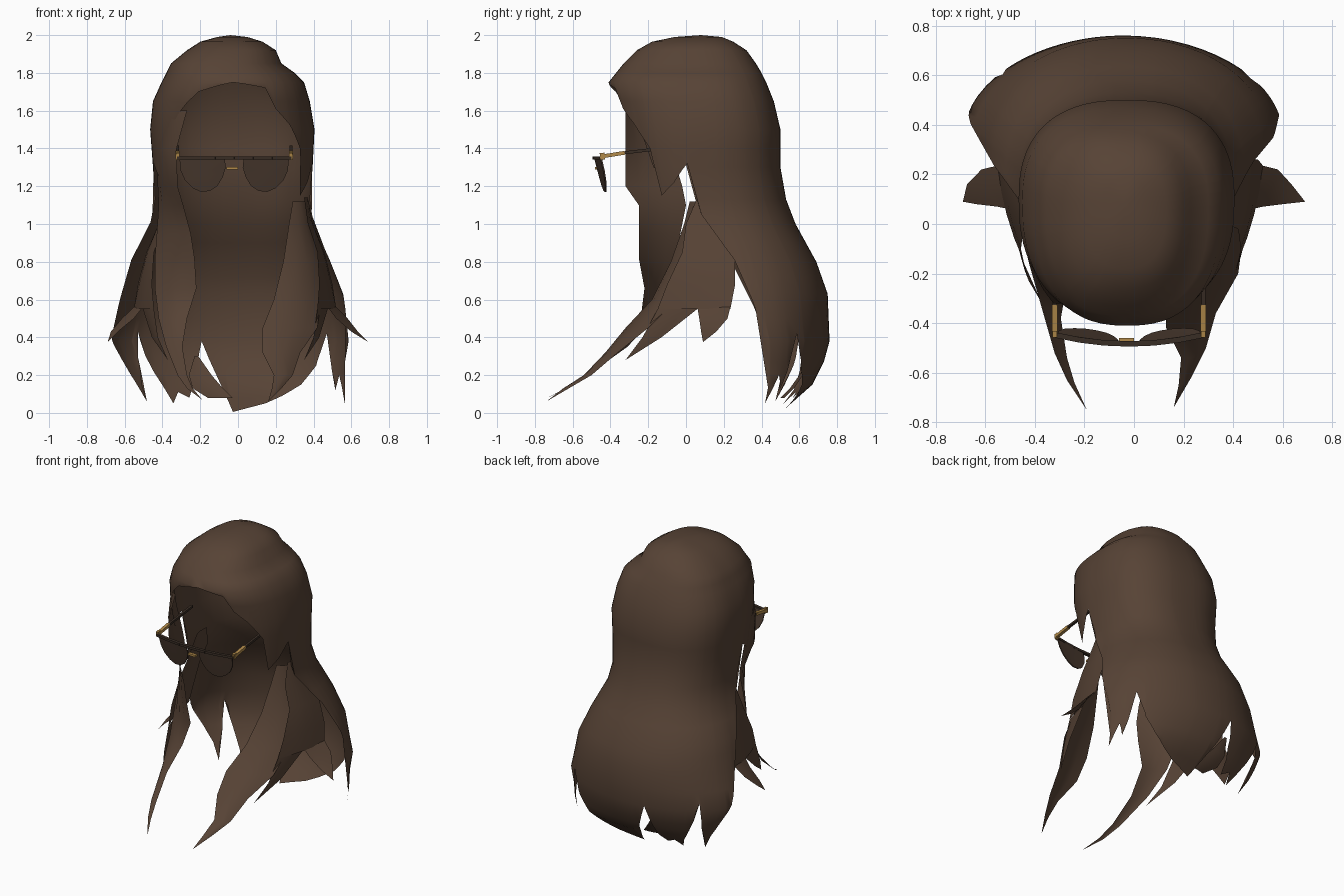
import bpy, bmesh, math
from mathutils import Vector

if "Cube" in bpy.data.objects:
    bpy.data.objects.remove(bpy.data.objects["Cube"])


def material(name, rgb):
    m = bpy.data.materials.new(name)
    m.diffuse_color = (*rgb, 1)
    m.use_nodes = True
    m.node_tree.nodes["Principled BSDF"].inputs["Base Color"].default_value = m.diffuse_color
    return m


HAIR = material("brown_hair", (0.095, 0.056, 0.036))
LENS = material("dark_lens", (0.07, 0.043, 0.029))
FRAME = material("dark_frame", (0.04, 0.026, 0.018))
GOLD = material("gold_metal", (0.45, 0.26, 0.07))


def finish(name, bm, mat, angle=50):
    bmesh.ops.remove_doubles(bm, verts=bm.verts, dist=0.0005)
    bmesh.ops.recalc_face_normals(bm, faces=bm.faces)
    me = bpy.data.meshes.new(name)
    bm.to_mesh(me)
    bm.free()
    me.materials.append(mat)
    ob = bpy.data.objects.new(name, me)
    bpy.context.collection.objects.link(ob)
    bpy.ops.object.select_all(action='DESELECT')
    ob.select_set(True)
    bpy.context.view_layer.objects.active = ob
    bpy.ops.object.shade_smooth_by_angle(angle=math.radians(angle))
    return ob


def grid(bm, cols):
    # Join neighbouring columns of points, dropping collapsed corners
    vs = [[bm.verts.new(p) for p in c] for c in cols]
    for a, b in zip(vs, vs[1:]):
        for j in range(len(a) - 1):
            quad = []
            for v in (a[j], a[j + 1], b[j + 1], b[j]):
                if all((v.co - w.co).length > 0.0005 for w in quad):
                    quad.append(v)
            if len(quad) > 2:
                bm.faces.new(quad)


def lerp_table(table, t):
    for a, b in zip(table, table[1:]):
        if a[0] <= t <= b[0]:
            f = (t - a[0]) / (b[0] - a[0])
            return [p + (q - p) * f for p, q in zip(a, b)]
    return table[0] if t < table[0][0] else table[-1]


# Main hair: rings of height, left, right, front, widest y, back
RINGS = [
    (0.00, -.54, .58, -.3, .38, .50), (0.15, -.59, .58, -.3, .38, .67),
    (0.27, -.64, .58, -.3, .37, .73), (0.38, -.685, .60, -.3, .36, .76),
    (0.63, -.62, .56, -.3, .29, .75), (0.80, -.57, .49, -.3, .24, .69),
    (1.00, -.465, .40, -.3, .16, .58), (1.13, -.44, .38, -.3, .12, .53),
    (1.30, -.45, .395, -.32, .10, .50), (1.50, -.465, .405, -.36, .10, .50),
    (1.65, -.45, .38, -.39, .09, .465), (1.75, -.405, .35, -.41, .07, .425),
    (1.80, -.38, .30, -.37, .07, .40), (1.85, -.355, .23, -.33, .06, .37),
    (1.92, -.27, .20, -.26, .05, .32), (1.965, -.20, .13, -.18, .06, .25),
    (1.99, -.11, .05, -.06, .08, .19), (2.00, -.04, -.04, .08, .08, .08)]

# Lower hem: angle around the head, height
HEM = [(-90, 1.75), (-68, 1.72), (-61, 1.61), (-50, 1.53), (-37, 1.40),
       (-32, 1.15), (-20, 1.22), (-9, 1.32), (-6, 1.05), (2, .81), (7, .55),
       (13, .05), (22, .20), (27, .12), (36, .42), (43, .25), (54, .15),
       (66, .09), (76, .05), (95, .005), (100, .2), (104, .38), (110, .22),
       (118, .08), (124, .11), (129, .05), (136, .22), (141, .43), (145, .25),
       (150, .06), (158, .2), (166, .36), (171, .45), (180, .81), (187, 1.05),
       (190, 1.32), (204, 1.25), (216, 1.3), (222, 1.45), (232, 1.58), (248, 1.70), (270, 1.75)]


def ring_point(angle, z):
    _, xl, xr, yf, ym, yb = lerp_table(RINGS, z)
    c, s = math.cos(math.radians(angle)), math.sin(math.radians(angle))
    # Rounder at the hem, squarer around the head
    k = 2 / (1.95 + .5 * min(1, max(0, (z - .4) / .9)))
    x = (xl + xr) / 2 + (xr - xl) / 2 * math.copysign(abs(c) ** k, c)
    y = ym + (yb - ym if s > 0 else ym - yf) * math.copysign(abs(s) ** k, s)
    return Vector((x, y, z))


levels = sorted({r[0] for r in RINGS} | {.08, .21, .5, .72, .9, 1.4}, reverse=True)
angles = sorted({h[0] for h in HEM} | set(range(-90, 271, 6)))
bm = bmesh.new()
grid(bm, [[ring_point(a, max(z, lerp_table(HEM, a)[1])) for z in levels] for a in angles])
finish("main_hair", bm, HAIR, 60)


def lock(name, rows, bulge=0.03, sx=1.0):
    # Curved sheet between two edges; rows hold z, then x y of each edge
    bm = bmesh.new()
    cols = []
    for i in range(5):
        t = i / 4
        col = []
        for z, ax, ay, bx, by in rows:
            a, b = Vector((ax, ay, z)), Vector((bx, by, z))
            d = b - a
            out = Vector((d.y, -d.x, 0))
            if out.x * (ax + bx) < 0:
                out = -out
            p = a + d * t
            if d.length > 0.001:
                p += out.normalized() * bulge * min(1, d.length / .2) * 4 * t * (1 - t)
            col.append((p.x * sx, p.y, p.z))
        cols.append(col)
    grid(bm, cols)
    return finish(name, bm, HAIR, 60)


# Long strands sweeping forward on both sides of the face
lock("right_front_strand", [
    (1.12, .29, .02, .375, .12), (1.0, .27, -.01, .39, .15), (.8, .24, -.08, .45, .1),
    (.6, .19, -.18, .44, -.05), (.45, .13, -.32, .42, -.2), (.32, .13, -.42, .33, -.36),
    (.2, .19, -.54, .29, -.50), (.13, .18, -.65, .23, -.62), (.06, .16, -.74, .16, -.74)])
lock("left_front_strand", [
    (1.6, -.40, -.16, -.27, -.32), (1.4, -.43, -.08, -.325, -.32), (1.2, -.425, -.02, -.32, -.32),
    (1.1, -.42, .0, -.29, -.25), (.95, -.43, -.03, -.25, -.25), (.82, -.44, -.05, -.23, -.25),
    (.66, -.44, -.09, -.22, -.22), (.5, -.42, -.17, -.27, -.24),
    (.35, -.38, -.31, -.295, -.38), (.2, -.32, -.52, -.27, -.54),
    (.13, -.27, -.63, -.24, -.64), (.07, -.19, -.75, -.19, -.75)], 0.02)

# Side panels with jagged, flaring tips
for side, sx in (("right", 1), ("left", -1.06)):
    lock(side + "_side_panel", [
        (1.14, .35, .06, .365, .2), (1.0, .37, .0, .39, .25), (.85, .42, -.02, .455, .26),
        (.68, .43, -.1, .50, .26), (.55, .42, -.15, .52, .235)], 0.015, sx)
    lock(side + "_forward_tip", [
        (.55, .42, -.15, .475, .06), (.4, .40, -.23, .43, -.13), (.28, .35, -.32, .35, -.32)], 0.005, sx)
    lock(side + "_flared_tip", [
        (.56, .475, .06, .52, .235), (.5, .52, .07, .58, .22), (.43, .60, .08, .635, .16),
        (.375, .69 / abs(sx), .09, .69 / abs(sx), .09)], 0.005, sx)

# Curl crossing the gap in the back hem
lock("back_curl", [
    (.30, -.23, .66, -.21, .66), (.2, -.26, .60, -.14, .62), (.13, -.24, .55, -.08, .57),
    (.08, -.16, .50, -.03, .52)], 0.01)


# Sunglasses
CX = -.02


def bar(name, p, q, w, h, mat):
    p, q = Vector(p), Vector(q)
    bm = bmesh.new()
    bmesh.ops.create_cube(bm, size=1)
    rot = (q - p).to_track_quat('Y', 'Z')
    for v in bm.verts:
        v.co = (p + q) / 2 + rot @ Vector((v.co.x * w, v.co.y * (q - p).length, v.co.z * h))
    return finish(name, bm, mat, 30)


def lens_y(x, z):
    # Wraps back towards the temples and tilts in at the bottom
    return -.482 + .4 * (x - CX) ** 2 + (1.345 - z) * .25


PROFILE = [(.05, 1.345), (.045, 1.30), (.06, 1.25), (.09, 1.20), (.13, 1.175), (.175, 1.17),
           (.22, 1.19), (.26, 1.23), (.283, 1.28), (.29, 1.345)]
for side, s in (("right", 1), ("left", -1)):
    # Lens: thin D-shaped plate
    bm = bmesh.new()
    outline = [(CX + s * x, z) for x, z in PROFILE]
    front = [bm.verts.new((x, lens_y(x, z) - .004, z)) for x, z in outline]
    back = [bm.verts.new((x, lens_y(x, z) + .004, z)) for x, z in outline]
    n = len(front)
    for ring, dy in ((front, -.004), (back, .004)):
        mx = CX + s * .17
        mid = bm.verts.new((mx, lens_y(mx, 1.28) + dy, 1.28))
        for i in range(n):
            bm.faces.new((ring[i], ring[(i + 1) % n], mid))
    for i in range(n):
        bm.faces.new((front[i], front[(i + 1) % n], back[(i + 1) % n], back[i]))
    finish(side + "_lens", bm, LENS, 40)

    # Brow bar, following the wrap of the lens
    for i in range(3):
        x0, x1 = CX + s * .1 * i, CX + s * .1 * (i + 1)
        bar(f"{side}_brow_bar_{i}", (x0, lens_y(x0, 1.35), 1.35), (x1, lens_y(x1, 1.35), 1.35),
            .022, .016, FRAME)
    # Gold hinge, gold arm front and dark arm back
    hx = CX + s * .30
    bar(side + "_hinge", (hx, -.455, 1.357), (hx, -.43, 1.36), .018, .036, GOLD)
    bar(side + "_arm_front", (hx, -.45, 1.357), (hx, -.325, 1.377), .022, .020, GOLD)
    bar(side + "_arm_back", (hx, -.325, 1.377), (hx, -.06, 1.408), .016, .016, FRAME)
bar("gold_bridge", (CX - .04, -.47, 1.295), (CX + .02, -.47, 1.295), .022, .014, GOLD)
